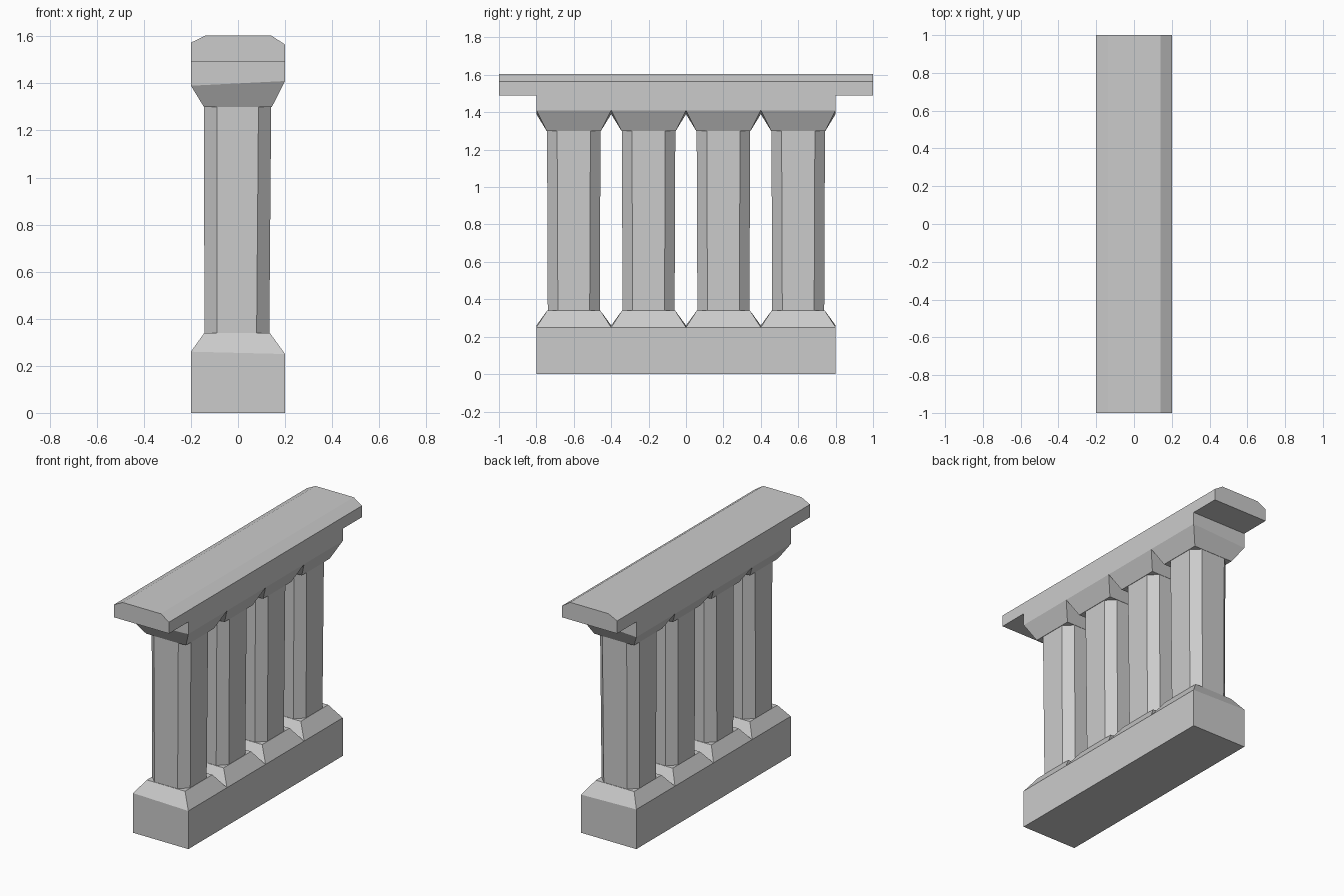
import bpy
import bmesh

if "Cube" in bpy.data.objects:
    bpy.data.objects.remove(bpy.data.objects["Cube"])


def rect(x0, x1, y, z_left, z_right, cut=0.0):
    """Rectangular ring, with optional corner cuts; height may slope in x."""
    if cut:
        pts = [(x0 + cut, -y), (x1 - cut, -y), (x1, -y + cut), (x1, y - cut),
               (x1 - cut, y), (x0 + cut, y), (x0, y - cut), (x0, -y + cut)]
    else:
        pts = [(x0, -y), (x1, -y), (x1, y), (x0, y)]
    return [(px, py, z_left + (z_right - z_left) * (px - x0) / (x1 - x0))
            for px, py in pts]


def loft(name, rings, location=(0, 0, 0)):
    """Closed flat-shaded solid through a stack of matching rings."""
    bm = bmesh.new()
    loops = [[bm.verts.new(p) for p in ring] for ring in rings]
    n = len(loops[0])
    for a, b in zip(loops, loops[1:]):
        for i in range(n):
            j = (i + 1) % n
            bm.faces.new((a[i], a[j], b[j], b[i]))
    bm.faces.new(loops[0][::-1])
    bm.faces.new(loops[-1])
    bmesh.ops.recalc_face_normals(bm, faces=bm.faces)
    mesh = bpy.data.meshes.new(name)
    bm.to_mesh(mesh)
    bm.free()
    obj = bpy.data.objects.new(name, mesh)
    obj.location = location
    bpy.context.collection.objects.link(obj)
    return obj


for i, y in enumerate((-0.6, -0.2, 0.2, 0.6), 1):
    # Square plinth with a tapered shoulder
    loft(f"plinth_{i}", [
        rect(-0.2, 0.2, 0.2, 0, 0),
        rect(-0.2, 0.2, 0.2, 0.26, 0.25),
        rect(-0.143, 0.135, 0.142, 0.34, 0.34)], (0, y, 0))
    # Eight-sided shaft, slightly uneven
    loft(f"shaft_{i}", [
        rect(-0.143, 0.133, 0.139, 0.335, 0.335, 0.054),
        rect(-0.144, 0.141, 0.143, 1.305, 1.305, 0.054)], (0, y, 0))
    # Flared square capital with a hand-cut slant
    loft(f"capital_{i}", [
        rect(-0.145, 0.144, 0.145, 1.30, 1.30),
        rect(-0.2, 0.2, 0.2, 1.39, 1.41),
        rect(-0.2, 0.2, 0.2, 1.49, 1.49)], (0, y, 0))

# Handrail with chamfered upper edges
profile = [(-0.2, 1.49), (0.2, 1.49), (0.2, 1.565), (0.14, 1.604),
           (-0.137, 1.604), (-0.2, 1.573)]
loft("handrail", [[(x, y, z) for x, z in profile] for y in (-1, 1)])
